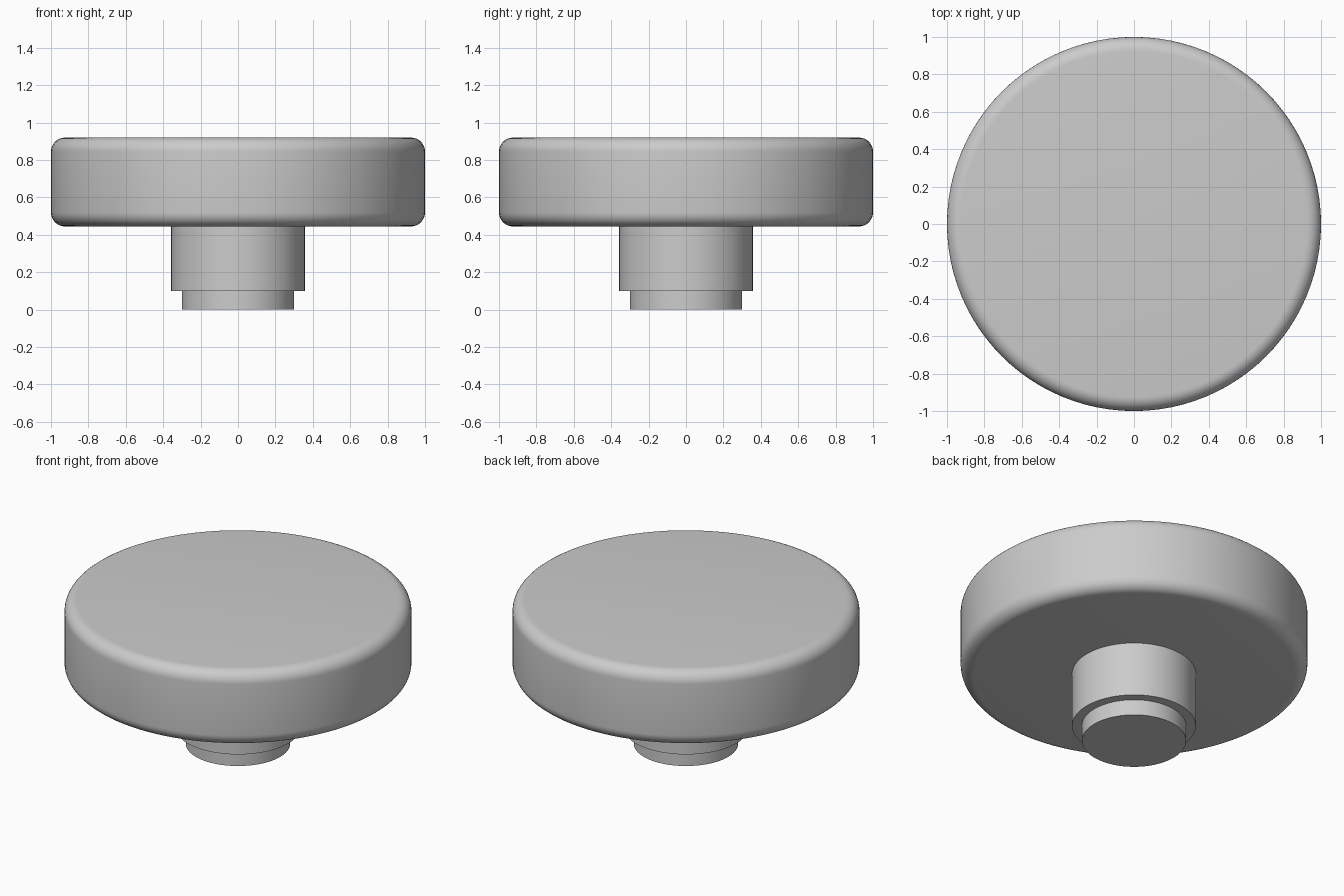
import bpy
import bmesh
from math import radians, sin, cos, tau

cube = bpy.data.objects.get("Cube")
if cube:
    bpy.data.objects.remove(cube, do_unlink=True)

# Single plain grey material
grey = bpy.data.materials.new("light_grey")
grey.use_nodes = True
colour = (0.6, 0.6, 0.6, 1)
grey.diffuse_color = colour
grey.node_tree.nodes["Principled BSDF"].inputs["Base Color"].default_value = colour


def lathe(name, profile, segments=96):
    """Revolve (radius, z) points about z, closing both ends with flat caps."""
    bm = bmesh.new()
    rings = [[bm.verts.new((r * cos(tau * i / segments), r * sin(tau * i / segments), z))
              for i in range(segments)] for r, z in profile]
    for low, high in zip(rings, rings[1:]):
        for i in range(segments):
            j = (i + 1) % segments
            bm.faces.new((low[i], low[j], high[j], high[i]))
    bm.faces.new(rings[0][::-1])
    bm.faces.new(rings[-1])
    mesh = bpy.data.meshes.new(name)
    bm.to_mesh(mesh)
    bm.free()
    mesh.materials.append(grey)
    obj = bpy.data.objects.new(name, mesh)
    bpy.context.collection.objects.link(obj)
    bpy.ops.object.select_all(action="DESELECT")
    obj.select_set(True)
    bpy.context.view_layer.objects.active = obj
    bpy.ops.object.shade_smooth_by_angle(angle=radians(30))
    return obj


def rounded_profile(radius, bottom, top, fillet, steps=8):
    """Side profile of a disc with quarter-round rims."""
    angles = [radians(90 * k / steps) for k in range(steps + 1)]
    inner = radius - fillet
    lower = [(inner + fillet * sin(a), bottom + fillet - fillet * cos(a)) for a in angles]
    upper = [(inner + fillet * cos(a), top - fillet + fillet * sin(a)) for a in angles]
    return lower + upper


# Rounded knob head
lathe("knob_head", rounded_profile(1.0, 0.445, 0.92, 0.075))

# Stem with a stepped, narrower tip
lathe("stem", [(0.3, 0), (0.3, 0.1), (0.357, 0.1), (0.357, 0.445)])
